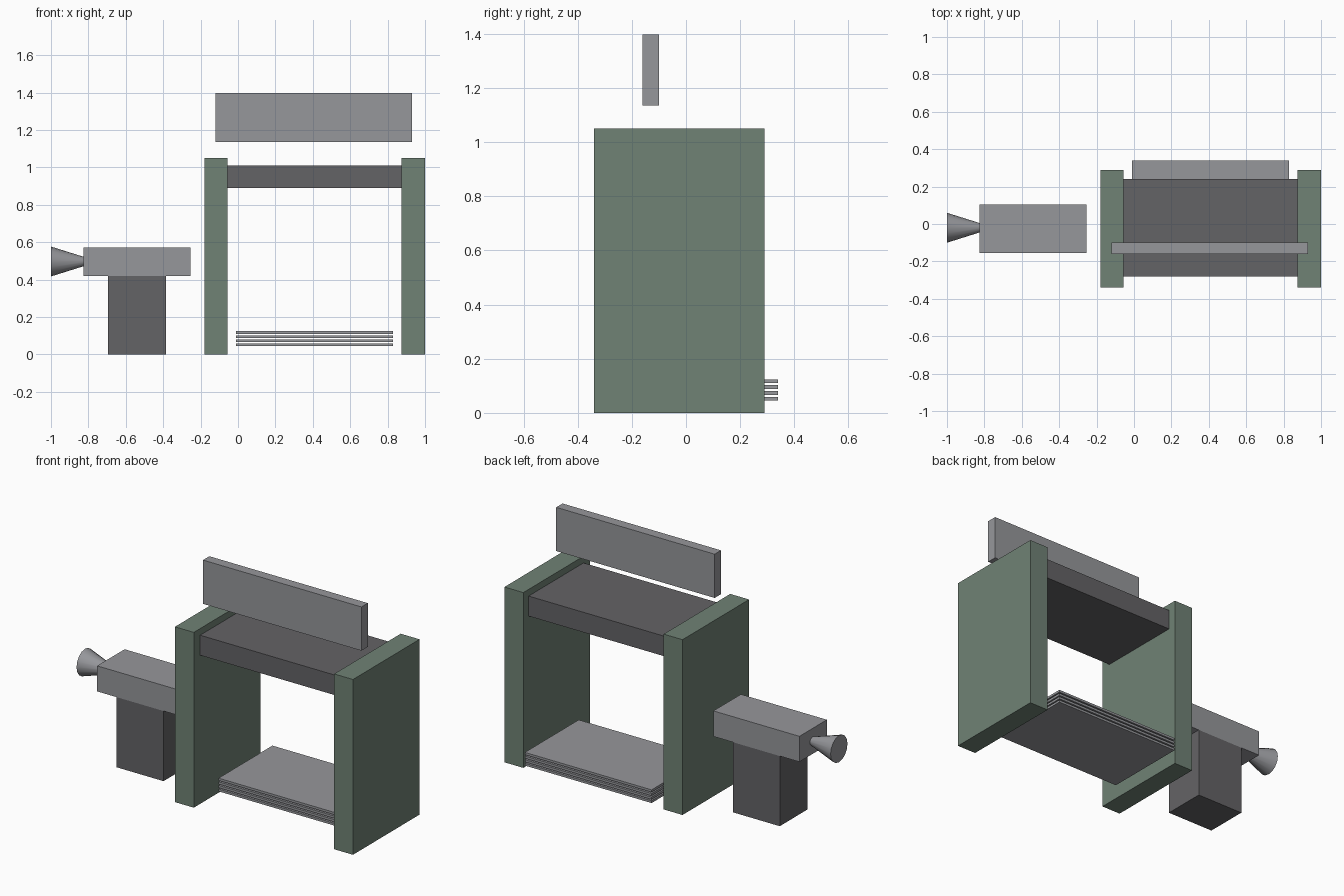
import bpy
import math

if "Cube" in bpy.data.objects:
    bpy.data.objects.remove(bpy.data.objects["Cube"], do_unlink=True)


def material(name, rgb):
    mat = bpy.data.materials.new(name)
    mat.use_nodes = True
    color = (*rgb, 1)
    mat.diffuse_color = color
    mat.node_tree.nodes["Principled BSDF"].inputs["Base Color"].default_value = color
    return mat


green = material("sage green", (0.162, 0.223, 0.178))
dark = material("dark grey", (0.127, 0.125, 0.133))
light = material("light grey", (0.305, 0.309, 0.328))


def box(name, x, y, z, mat):
    """Box spanning the given (min, max) ranges."""
    spans = (x, y, z)
    bpy.ops.mesh.primitive_cube_add(size=1, location=[(a + b) / 2 for a, b in spans])
    obj = bpy.context.object
    obj.name = name
    obj.scale = [b - a for a, b in spans]
    bpy.ops.object.transform_apply(location=False, rotation=False, scale=True)
    obj.data.materials.append(mat)
    return obj


# Frame: two upright slabs joined by a deck, with a sign board above
leg_y = (-0.34, 0.29)
box("right_side_slab", (-0.18, -0.055), leg_y, (0, 1.05), green)
box("left_side_slab", (0.875, 1.0), leg_y, (0, 1.05), green)
box("deck", (-0.055, 0.875), (-0.28, 0.24), (0.89, 1.01), dark)
box("sign_board", (-0.12, 0.93), (-0.16, -0.10), (1.135, 1.397), light)

# Stack of thin sheets between the slabs
for i in range(4):
    bottom = 0.045 + 0.0217 * i
    box(f"sheet_{i + 1}", (-0.01, 0.83), (-0.17, 0.34), (bottom, bottom + 0.014), light)

# Pedestal with a housing and flared nozzle
unit_y = (-0.155, 0.105)
box("pedestal", (-0.695, -0.385), unit_y, (0, 0.42), dark)
box("housing", (-0.825, -0.255), unit_y, (0.42, 0.573), light)
bpy.ops.mesh.primitive_cone_add(
    vertices=16, radius1=0.08, radius2=0.025, depth=0.175,
    location=(-0.9125, -0.02, 0.497), rotation=(0, math.pi / 2, 0))
nozzle = bpy.context.object
nozzle.name = "nozzle"
nozzle.data.materials.append(light)
bpy.ops.object.shade_smooth_by_angle(angle=math.radians(35))
